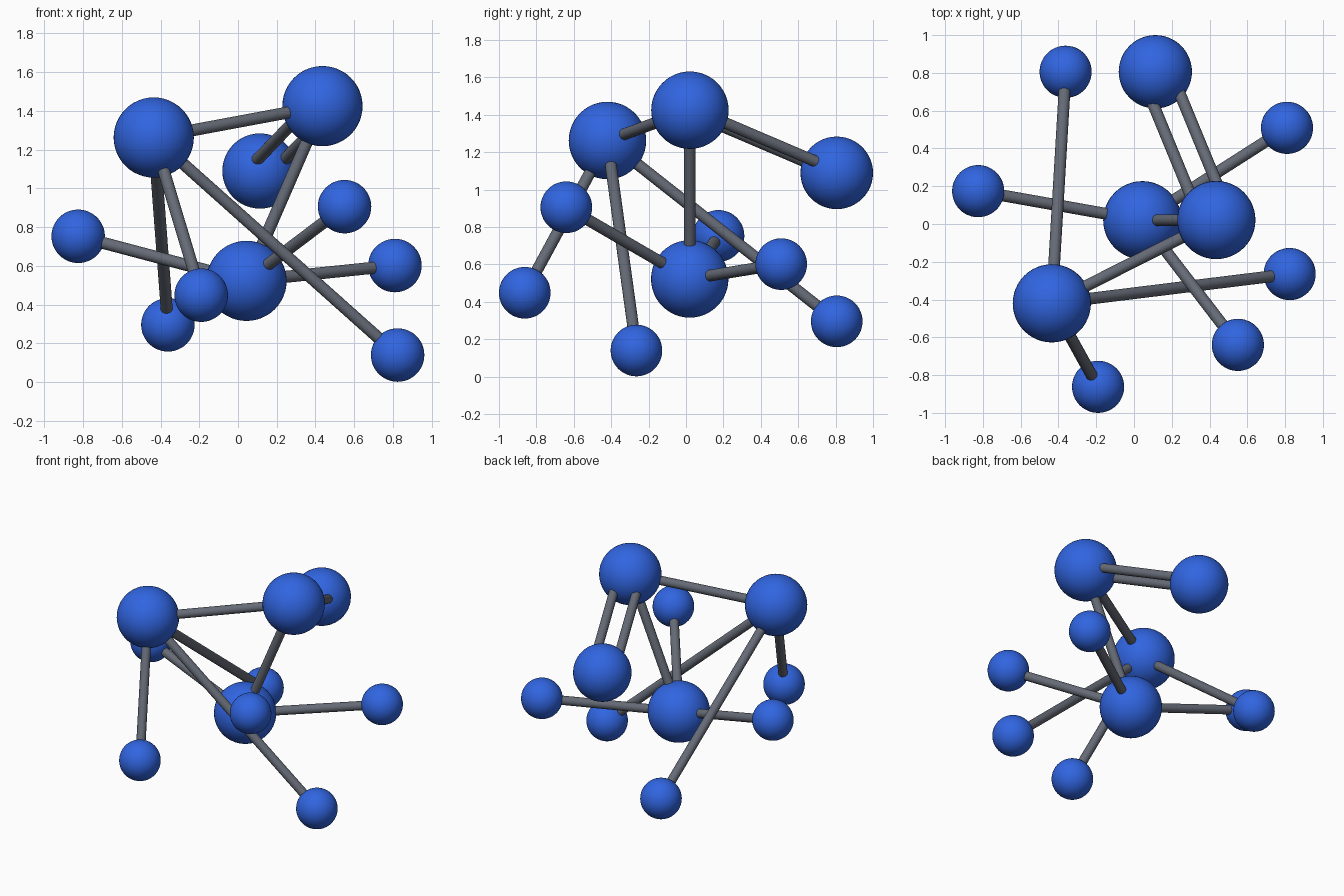
import bpy
from mathutils import Vector

cube = bpy.data.objects.get("Cube")
if cube:
    bpy.data.objects.remove(cube, do_unlink=True)


def material(name, rgb):
    mat = bpy.data.materials.new(name)
    mat.use_nodes = True
    mat.diffuse_color = (*rgb, 1)
    mat.node_tree.nodes["Principled BSDF"].inputs["Base Color"].default_value = (*rgb, 1)
    return mat


BLUE = material("bright blue", (0.03, 0.13, 0.75))
GREY = material("slate grey", (0.13, 0.145, 0.18))
BOND_RADIUS = 0.031

# Ball centres and radii
LARGE, MEDIUM, SMALL = 0.207, 0.194, 0.138
balls = {
    "upper_hub": ((0.436, 0.021, 1.425), LARGE),
    "side_hub": ((-0.435, -0.42, 1.263), LARGE),
    "lower_hub": ((0.044, 0.02, 0.523), LARGE),
    "rear_ball": ((0.113, 0.806, 1.09), MEDIUM),
    "lower_right_ball": ((-0.825, 0.174, 0.753), SMALL),
    "lower_front_ball": ((0.55, -0.64, 0.906), SMALL),
    "lower_left_ball": ((0.81, 0.509, 0.602), SMALL),
    "side_left_ball": ((0.824, -0.265, 0.14), SMALL),
    "side_rear_ball": ((-0.362, 0.806, 0.296), SMALL),
    "side_front_ball": ((-0.19, -0.862, 0.449), SMALL),
}


def finish(name, mat):
    obj = bpy.context.object
    obj.name = name
    obj.data.materials.append(mat)
    bpy.ops.object.shade_smooth_by_angle()


def rod(name, start, end):
    axis = end - start
    bpy.ops.mesh.primitive_cylinder_add(
        vertices=24, radius=BOND_RADIUS, depth=axis.length,
        location=(start + end) / 2,
        rotation=axis.to_track_quat("Z", "Y").to_euler())
    finish(name, GREY)


def join(a, b, offsets=(0,)):
    start, end = Vector(balls[a][0]), Vector(balls[b][0])
    side = (end - start).cross(Vector((0, 0, 1))).normalized()
    for i, offset in enumerate(offsets):
        rod(f"rod_{a}_to_{b}_{i + 1}", start + side * offset, end + side * offset)


# Balls
for name, (centre, radius) in balls.items():
    bpy.ops.mesh.primitive_uv_sphere_add(
        segments=48, ring_count=24, radius=radius, location=centre)
    finish(name, BLUE)

# Single rods fanning out from each hub
links = {
    "upper_hub": ("side_hub", "lower_hub"),
    "lower_hub": ("lower_right_ball", "lower_front_ball", "lower_left_ball"),
    "side_hub": ("side_left_ball", "side_rear_ball", "side_front_ball"),
}
for hub, ends in links.items():
    for end in ends:
        join(hub, end)

# Paired rods to the rear ball
join("upper_hub", "rear_ball", (-0.076, 0.076))
